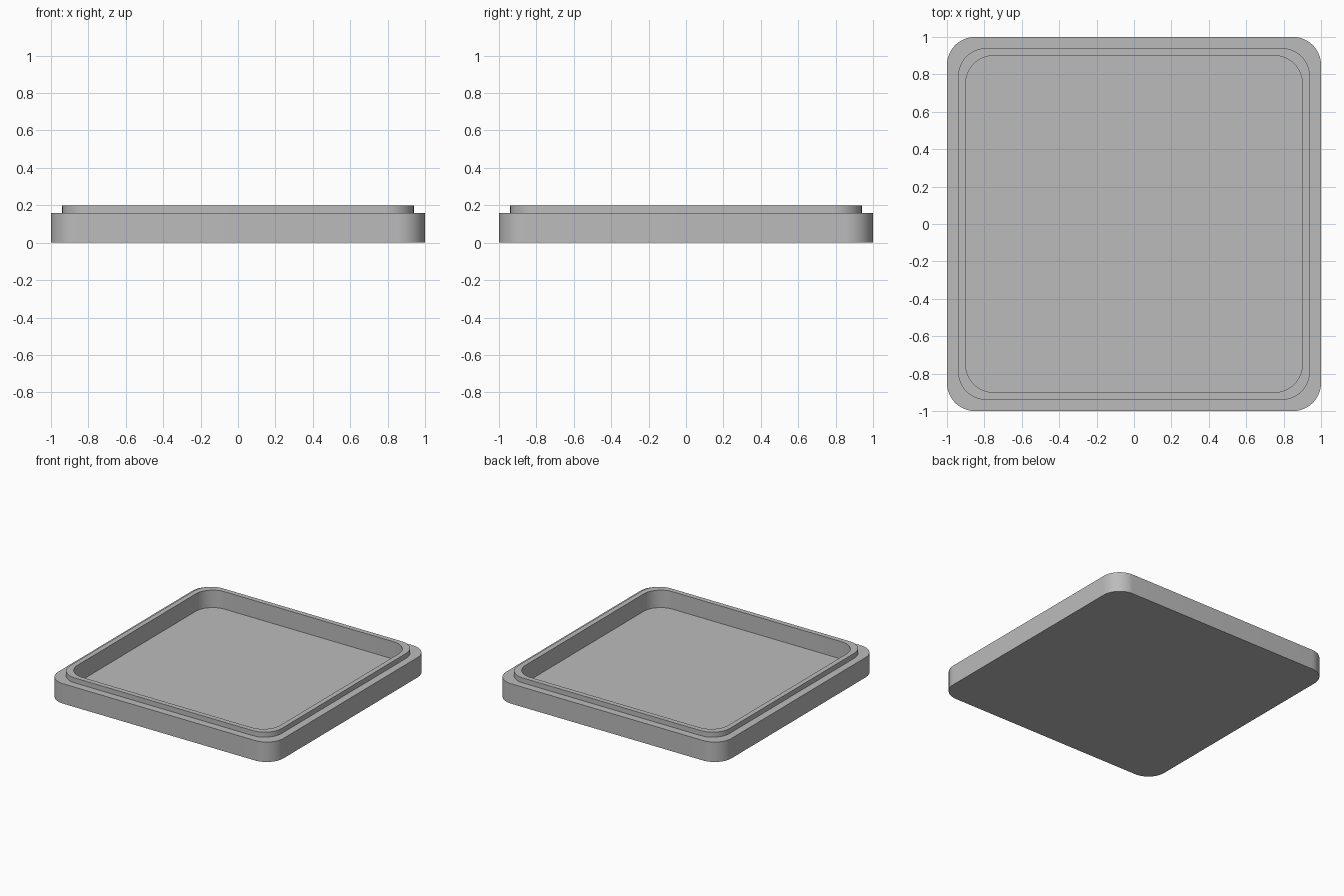
import bpy
import bmesh
from math import cos, sin, pi, radians

if "Cube" in bpy.data.objects:
    bpy.data.objects.remove(bpy.data.objects["Cube"])

CORNER_RADIUS = 0.15
CORNER_STEPS = 16

# Plain grey plastic
grey = bpy.data.materials.new("plain grey")
grey.use_nodes = True
colour = (0.5, 0.5, 0.5, 1)
grey.diffuse_color = colour
grey.node_tree.nodes["Principled BSDF"].inputs["Base Color"].default_value = colour


def rounded_square(bm, half, z):
    """Add a ring of vertices around a square with rounded corners."""
    ring = []
    centre = half - CORNER_RADIUS
    for corner, (sx, sy) in enumerate([(1, 1), (-1, 1), (-1, -1), (1, -1)]):
        for step in range(CORNER_STEPS + 1):
            a = (corner + step / CORNER_STEPS) * pi / 2
            ring.append(bm.verts.new((sx * centre + CORNER_RADIUS * cos(a),
                                      sy * centre + CORNER_RADIUS * sin(a), z)))
    return ring


# Section from the underside, over the shoulder and lip, down to the tray floor
section = [(1.0, 0.0), (1.0, 0.16), (0.94, 0.16),
           (0.94, 0.2), (0.9, 0.2), (0.9, 0.06)]

bm = bmesh.new()
rings = [rounded_square(bm, half, z) for half, z in section]
for low, high in zip(rings, rings[1:]):
    for i in range(len(low)):
        j = (i + 1) % len(low)
        bm.faces.new((low[i], low[j], high[j], high[i]))
bm.faces.new(reversed(rings[0]))   # underside
bm.faces.new(rings[-1])            # tray floor
bmesh.ops.recalc_face_normals(bm, faces=bm.faces)

mesh = bpy.data.meshes.new("tray")
bm.to_mesh(mesh)
bm.free()
mesh.materials.append(grey)
tray = bpy.data.objects.new("tray", mesh)
bpy.context.collection.objects.link(tray)

# Smooth rounded corners, crisp steps
bpy.context.view_layer.objects.active = tray
tray.select_set(True)
bpy.ops.object.shade_smooth_by_angle(angle=radians(30))
